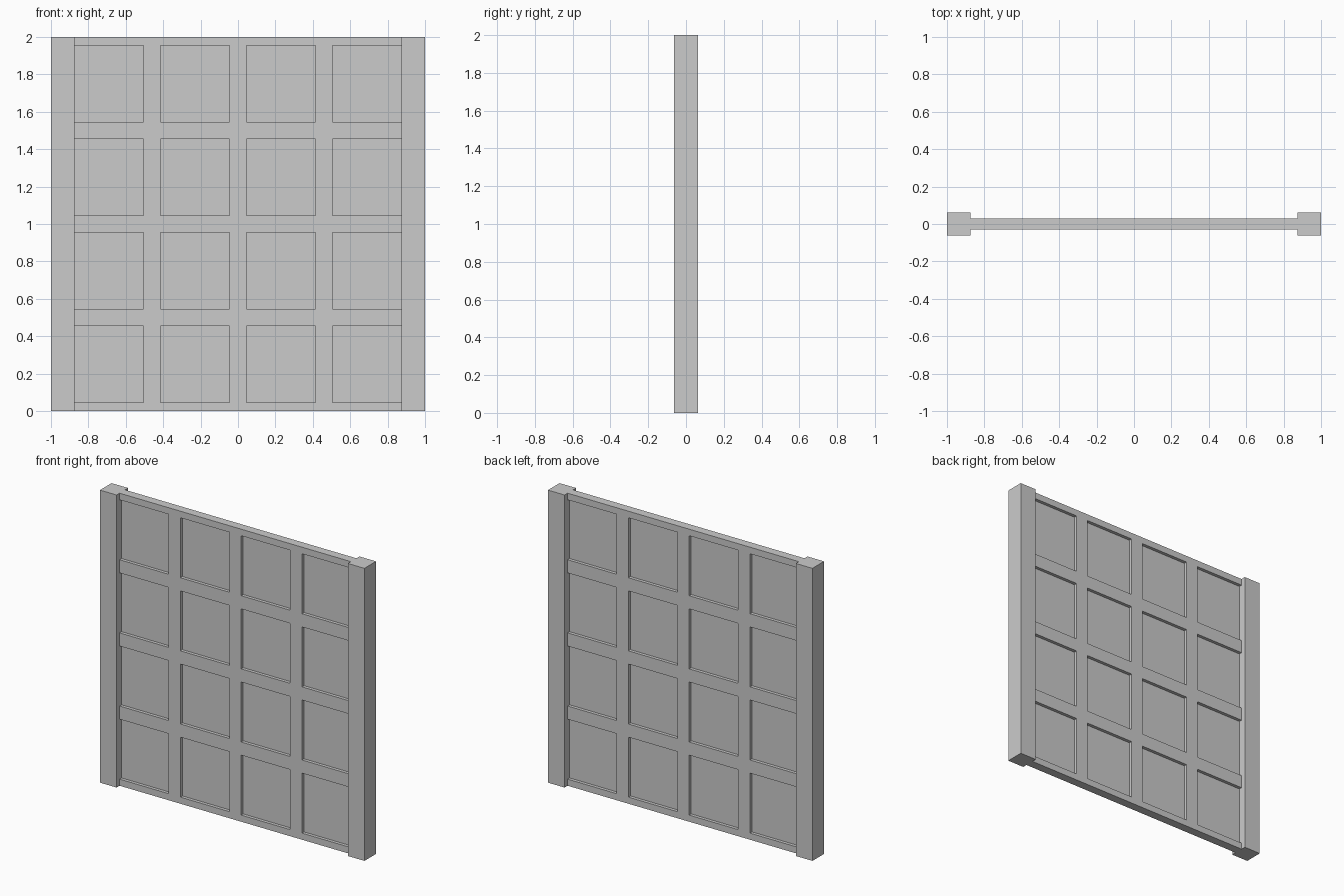
import bpy

if "Cube" in bpy.data.objects:
    bpy.data.objects.remove(bpy.data.objects["Cube"])


def box(name, x, y, z):
    """Box from (min, max) ranges on each axis."""
    bpy.ops.mesh.primitive_cube_add(
        size=1, location=[(a + b) / 2 for a, b in (x, y, z)])
    ob = bpy.context.object
    ob.name = name
    ob.scale = [b - a for a, b in (x, y, z)]
    bpy.ops.object.transform_apply(location=False, rotation=False, scale=True)
    return ob


HEIGHT = 2.0
INNER = 0.875       # inner face of the posts
POST = 0.0625       # half depth of the posts
BAR = 0.03          # half depth of the lattice
PANE = 0.008        # half depth of the thin panel
HALF = 0.045        # half width of every bar

# square side posts
for name, s in (("left_post", -1), ("right_post", 1)):
    box(name, sorted((s * INNER, s)), (-POST, POST), (0, HEIGHT))

# lattice frame: grid of openings cut from one slab, so bars join flush
frame = box("lattice_frame", (-INNER, INNER), (-BAR, BAR), (0, HEIGHT))
edges = [-1.0, -0.46, 0.0, 0.46, 1.0]
cutters = []
for i in range(4):
    # outer openings run all the way to the posts
    x0 = edges[i] + HALF
    x1 = edges[i + 1] - HALF
    if i == 0:
        x0 = -INNER - 0.05
    if i == 3:
        x1 = INNER + 0.05
    for j in range(4):
        z = (j * 0.5 + HALF, (j + 1) * 0.5 - HALF)
        cutters.append(box("opening_cutter", (x0, x1), (-0.2, 0.2), z))

bpy.ops.object.select_all(action='DESELECT')
for c in cutters:
    c.select_set(True)
bpy.context.view_layer.objects.active = cutters[0]
bpy.ops.object.join()
cutter = bpy.context.object
cut = frame.modifiers.new("openings", 'BOOLEAN')
cut.operation = 'DIFFERENCE'
cut.solver = 'EXACT'
cut.object = cutter
bpy.context.view_layer.objects.active = frame
bpy.ops.object.modifier_apply(modifier=cut.name)
bpy.data.objects.remove(cutter)

# thin recessed panes filling each opening
for i in range(4):
    x = (max(-INNER, edges[i] + HALF), min(INNER, edges[i + 1] - HALF))
    for j in range(4):
        box("pane", x, (-PANE, PANE), (j * 0.5 + HALF, (j + 1) * 0.5 - HALF))
